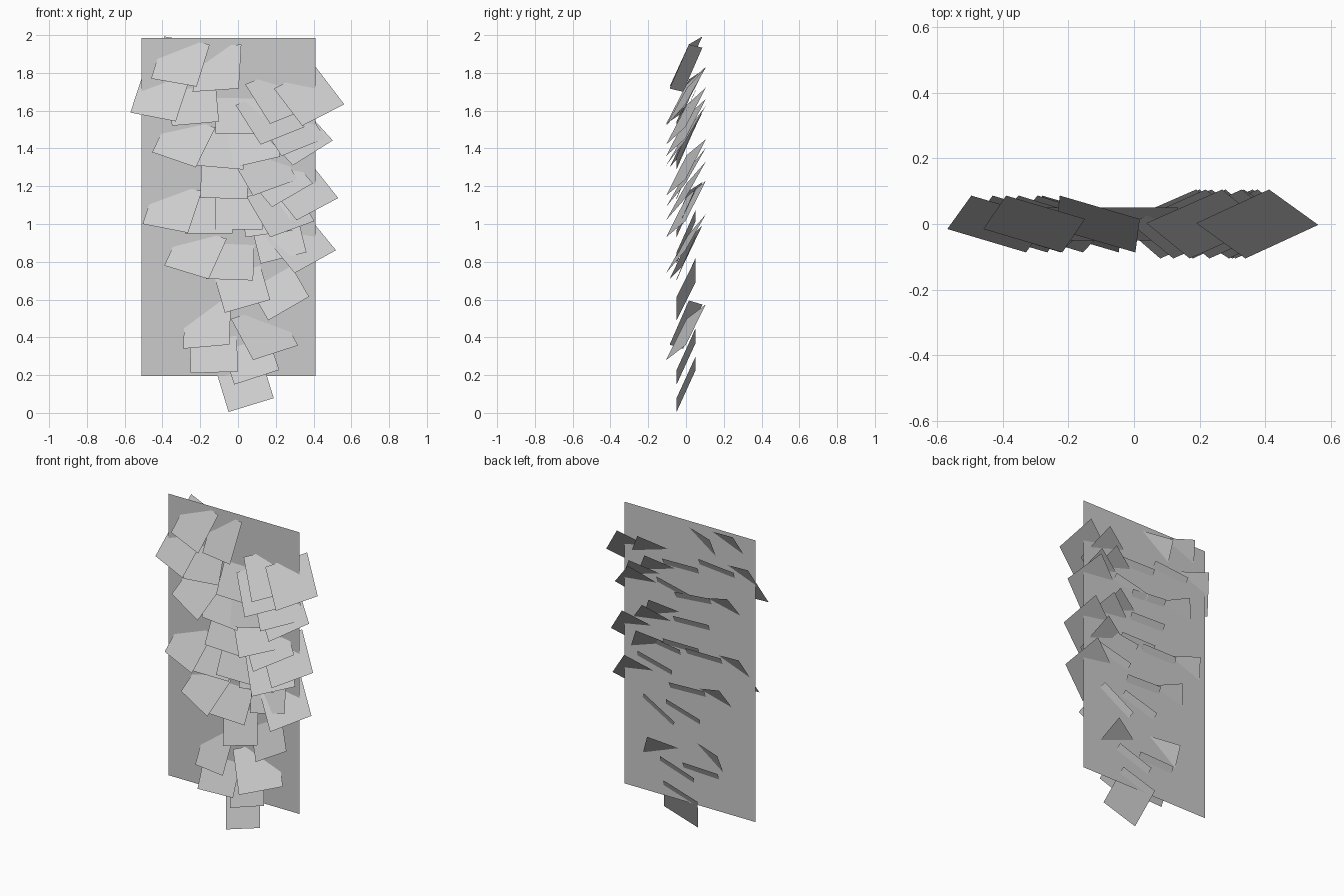
import bpy, bmesh
from math import sin, cos, radians, sqrt
from mathutils import Vector

if "Cube" in bpy.data.objects:
    bpy.data.objects.remove(bpy.data.objects["Cube"])

BACK_Y = 0.032


def make_object(name, quads):
    bm = bmesh.new()
    for q in quads:
        bm.faces.new([bm.verts.new(p) for p in q])
    me = bpy.data.meshes.new(name)
    bm.to_mesh(me)
    bm.free()
    ob = bpy.data.objects.new(name, me)
    bpy.context.collection.objects.link(ob)
    return ob


def leaf_quad(x, z, roll, turn, size, lean=0.4):
    """Square leaf from its lower left corner (front view), its roll,
    sideways turn (depth of the lower edge) and backward lean."""
    r = radians(roll)
    k = sqrt(1 - turn * turn)
    u = Vector((cos(r) * k, turn, sin(r) * k))
    a = -lean * turn / k
    b = sqrt(1 - lean * lean - a * a)
    v = Vector((a * cos(r) - b * sin(r), lean, a * sin(r) + b * cos(r)))
    u *= size
    v *= size
    p = Vector((x, -(u.y + v.y) / 2, z))
    return [p, p + u, p + u + v, p + v]


# Flat backing sheet
make_object("backing_sheet", [[(-0.51, BACK_Y, 0.195), (0.41, BACK_Y, 0.195),
                               (0.41, BACK_Y, 1.985), (-0.51, BACK_Y, 1.985)]])

# Leaves on the left side, turned to the left
left = [(-0.46, 1.77, -10), (-0.24, 1.70, 4), (-0.57, 1.59, -11),
        (-0.455, 1.38, -19), (-0.505, 1.00, -11), (-0.39, 0.78, -17),
        (-0.29, 0.34, 5)]

# Leaves down the middle, facing forward
middle = [(-0.35, 1.52, 5), (-0.12, 1.48, -1), (-0.22, 1.31, -5),
          (-0.02, 1.30, 13), (-0.20, 1.14, -2), (-0.28, 0.95, 0),
          (-0.17, 0.71, -2), (-0.12, 0.97, 0), (0.04, 0.93, 8),
          (0.12, 0.79, 14), (-0.07, 0.53, 16),
          (0.16, 0.49, 30), (-0.25, 0.21, 2), (-0.02, 0.15, 18),
          (-0.05, 0.005, 17)]

# Leaves on the right side, turned to the right
right = [(0.17, 1.53, 22), (0.34, 1.52, 27), (0.29, 1.31, 32),
         (0.23, 1.36, 22), (0.12, 1.42, 22), (0.18, 1.09, 30),
         (0.31, 1.02, 28), (0.30, 0.74, 29), (0.08, 1.15, 20),
         (0.17, 0.93, 20), (0.08, 0.28, 18)]

for name, group, turn, size in (("left_leaf", left, -0.28, 0.255),
                                ("middle_leaf", middle, 0.0, 0.25),
                                ("right_leaf", right, 0.38, 0.27)):
    for i, (x, z, roll) in enumerate(group):
        make_object(f"{name}_{i + 1}", [leaf_quad(x, z, roll, turn, size)])
